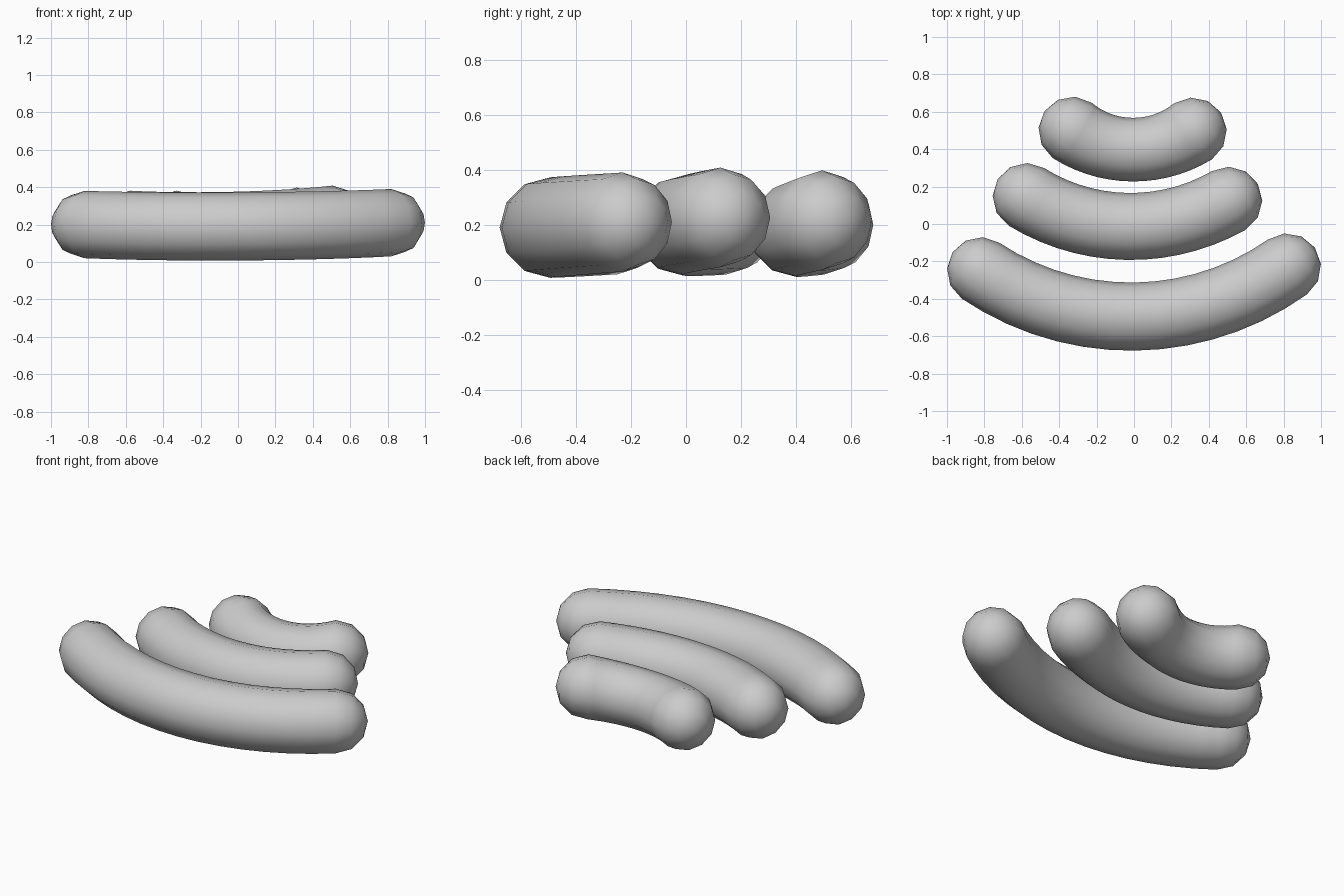
import bpy, bmesh, math
from mathutils import Vector

cube = bpy.data.objects.get("Cube")
if cube:
    bpy.data.objects.remove(cube, do_unlink=True)

SIDES, STEPS, CAP = 12, 14, 3

grey = bpy.data.materials.new("plain grey")
grey.use_nodes = True
colour = (0.6, 0.6, 0.6, 1)
grey.diffuse_color = colour
grey.node_tree.nodes["Principled BSDF"].inputs["Base Color"].default_value = colour


def sausage(name, left, right, sag, mid_z, r_end, r_mid):
    """Round-ended tube bent along a circular arc, bulging towards the front."""
    a, b = Vector(left), Vector(right)
    centre = (a + b) / 2
    along = Vector((b.x - a.x, b.y - a.y, 0))
    half = along.length / 2
    along.normalize()
    front = Vector((along.y, -along.x, 0))
    bend = (half ** 2 + sag ** 2) / (2 * sag)
    sweep = math.asin(half / bend)

    def frame(t):
        ang = t * sweep
        p = centre + along * bend * math.sin(ang) + front * (bend * math.cos(ang) - bend + sag)
        p.z = mid_z * (1 - t * t) + a.z * t * (t - 1) / 2 + b.z * t * (t + 1) / 2
        tangent = along * math.cos(ang) - front * math.sin(ang)
        return p, tangent, front * math.cos(ang) + along * math.sin(ang)

    # stations: position on the arc, push along the tangent, ring radius
    quarter = [math.pi / 2 * i / CAP for i in range(1, CAP)]
    stations = [(-1, -r_end * math.sin(q), r_end * math.cos(q)) for q in reversed(quarter)]
    for i in range(STEPS + 1):
        t = 2 * i / STEPS - 1
        stations.append((t, 0, r_mid + (r_end - r_mid) * t * t))
    stations += [(1, r_end * math.sin(q), r_end * math.cos(q)) for q in quarter]

    bm = bmesh.new()
    rings = []
    for t, push, radius in stations:
        p, tangent, out = frame(t)
        rings.append([bm.verts.new(p + tangent * push + radius * (
            out * math.cos(u) + Vector((0, 0, math.sin(u)))))
            for u in (2 * math.pi * k / SIDES for k in range(SIDES))])
    for lower, upper in zip(rings, rings[1:]):
        for k in range(SIDES):
            n = (k + 1) % SIDES
            bm.faces.new((lower[k], lower[n], upper[n], upper[k]))
    # close both rounded ends
    for t, ring in ((-1, rings[0]), (1, rings[-1])):
        p, tangent, _ = frame(t)
        tip = bm.verts.new(p + tangent * t * r_end)
        for k in range(SIDES):
            bm.faces.new((ring[k], ring[(k + 1) % SIDES], tip))
    bmesh.ops.recalc_face_normals(bm, faces=bm.faces)
    for f in bm.faces:
        f.smooth = True
    mesh = bpy.data.meshes.new(name)
    bm.to_mesh(mesh)
    bm.free()
    mesh.materials.append(grey)
    bpy.context.collection.objects.link(bpy.data.objects.new(name, mesh))


sausage("long_front_roll", (-0.82, -0.25, 0.2), (0.82, -0.23, 0.21), 0.255, 0.19, 0.18, 0.182)
sausage("middle_roll", (-0.575, 0.145, 0.2), (0.505, 0.125, 0.227), 0.148, 0.196, 0.181, 0.179)
sausage("short_back_roll", (-0.33, 0.5, 0.2), (0.315, 0.495, 0.217), 0.1, 0.182, 0.181, 0.17)
